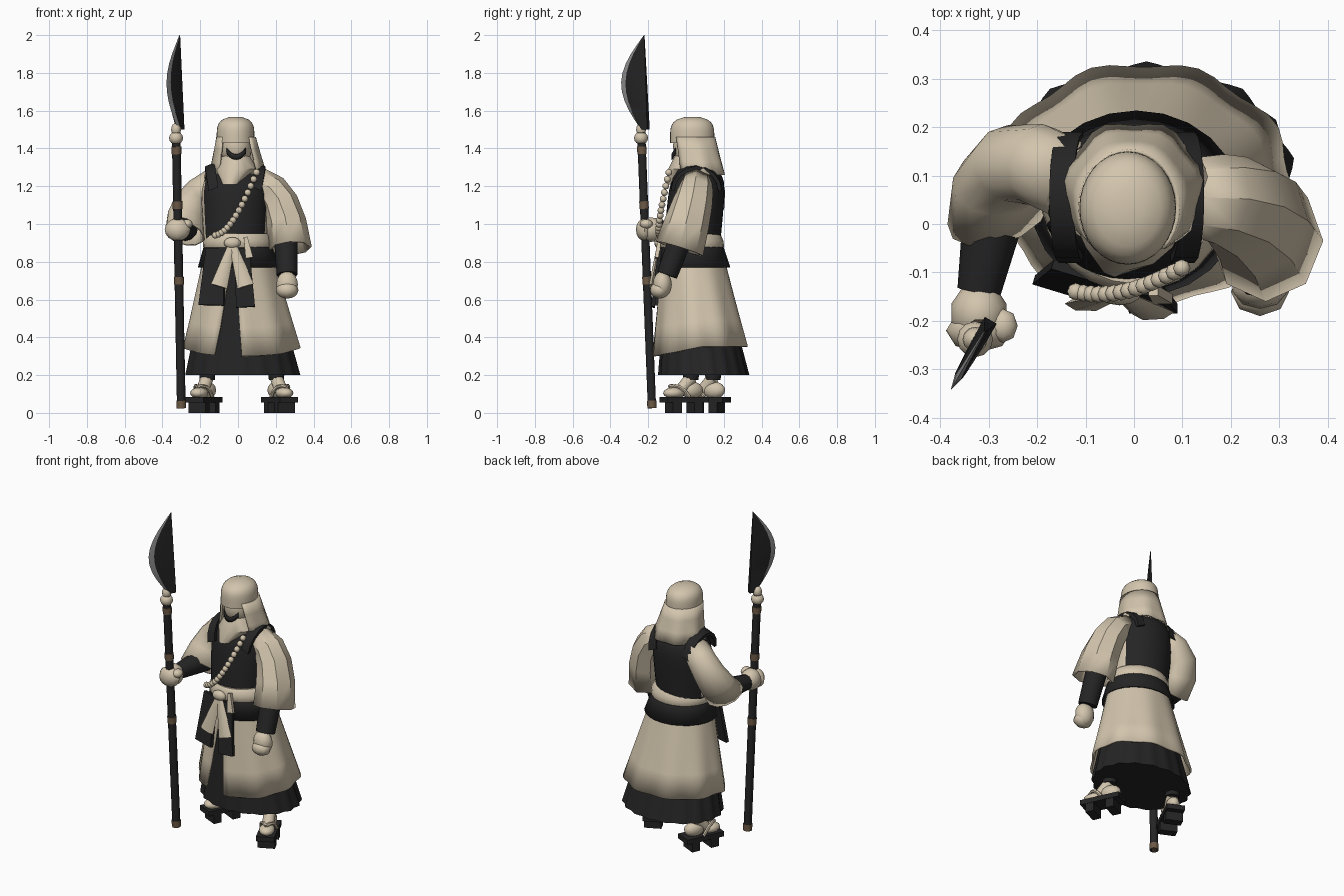
import bpy, bmesh
from math import sin, cos, pi, radians, sqrt
from mathutils import Vector, Matrix

if "Cube" in bpy.data.objects:
    bpy.data.objects.remove(bpy.data.objects["Cube"])


def material(name, red, green, blue):
    made = bpy.data.materials.new(name)
    made.use_nodes = True
    made.diffuse_color = (red, green, blue, 1)
    made.node_tree.nodes["Principled BSDF"].inputs["Base Color"].default_value = made.diffuse_color
    return made


CLOTH = material("undyed cloth", 0.65, 0.56, 0.42)
BLACK = material("black", 0.018, 0.018, 0.018)
BROWN = material("brown leather", 0.15, 0.1, 0.06)
STEEL = material("steel edge", 0.28, 0.28, 0.28)


def finish(name, bm, materials, thickness=0, angle=40):
    bmesh.ops.recalc_face_normals(bm, faces=bm.faces)
    mesh = bpy.data.meshes.new(name)
    bm.to_mesh(mesh)
    bm.free()
    for item in materials:
        mesh.materials.append(item)
    thing = bpy.data.objects.new(name, mesh)
    bpy.context.collection.objects.link(thing)
    bpy.ops.object.select_all(action="DESELECT")
    thing.select_set(True)
    bpy.context.view_layer.objects.active = thing
    bpy.ops.object.shade_smooth_by_angle(angle=radians(angle))
    if thickness:
        modifier = thing.modifiers.new("thickness", "SOLIDIFY")
        modifier.thickness = thickness
        modifier.offset = 0


def skin(name, rings, materials, closed=True, caps=True, rule=None, thickness=0, angle=40):
    """Join successive rings of points into one surface."""
    bm = bmesh.new()
    rows = [[bm.verts.new(point) for point in ring] for ring in rings]
    count = len(rows[0])
    for upper, lower in zip(rows, rows[1:]):
        for i in range(count if closed else count - 1):
            j = (i + 1) % count
            face = bm.faces.new((upper[i], upper[j], lower[j], lower[i]))
            if rule:
                face.material_index = rule(i, face.calc_center_median())
    if caps:
        bm.faces.new(rows[0])
        bm.faces.new(rows[-1])
    finish(name, bm, materials, thickness, angle)


def oval(ring, count=24, start=0, end=2 * pi, closed=True, pleat=0, folds=12, dip=0):
    """Horizontal oval from (x, y, z, half width, half depth); angle zero is the front."""
    x, y, z, wide, deep = ring
    points = []
    for i in range(count):
        angle = start + (end - start) * i / (count if closed else count - 1)
        wave = 1 + pleat * cos(folds * angle)
        points.append((x + wide * wave * sin(angle), y - deep * wave * cos(angle),
                       z - dip * max(0, cos(angle))))
    return points


def spread(start, end, steps):
    return [start + (end - start) * i / steps for i in range(steps + 1)]


def mix(first, last, t):
    return [a + (b - a) * t for a, b in zip(first, last)]


def girth(z, grow=0):
    """Oval around the flared robe at a height."""
    t = (0.9 - z) / 0.55
    return 0.02 * t, 0.03 + 0.05 * t, z, 0.16 + 0.14 * t + grow, 0.145 + 0.1 * t + grow


def front(x, z, gap):
    """Point lying on the front of the robe."""
    middle, y, z, wide, deep = girth(z, gap)
    return Vector((x, y - deep * sqrt(1 - ((x - middle) / wide) ** 2), z))


def dome(name, base, height, power, materials, lean=0, swell=0, rule=None):
    x, y, z, wide, deep = base
    rings = []
    for t in spread(0, 0.98, 10):
        size = sqrt(1 - t ** power)
        rings.append(oval((x, y + lean * t, z + height * t,
                           wide * size * (1 + swell * t), deep * size), 32))
    skin(name, rings, materials, rule=rule)


def tube(name, start, end, first, last, mat, bend=None, ref=(1, 0, 0), sides=12, steps=4, hollow=False):
    """Bent limb; first and last are (radius along ref, other radius), four sides make a slab."""
    start, end = Vector(start), Vector(end)
    bend = Vector(bend) if bend else (start + end) / 2
    slab = sides == 4
    rings = []
    for t in spread(0, 1, steps):
        centre = start.lerp(bend, t).lerp(bend.lerp(end, t), t)
        ahead = ((bend - start).lerp(end - bend, t)).normalized()
        u = Vector(ref)
        u = (u - ahead * u.dot(ahead)).normalized()
        v = ahead.cross(u)
        along, across = [r * (sqrt(2) if slab else 1) for r in mix(first, last, t)]
        angles = [(i + slab / 2) * 2 * pi / sides for i in range(sides)]
        rings.append([centre + u * along * cos(a) + v * across * sin(a) for a in angles])
    skin(name, rings, [mat], caps=not hollow, thickness=0.012 if hollow else 0)


def place(location, size, turn):
    return Matrix.Translation(location) @ Matrix.Rotation(turn, 4, "Z") @ Matrix.Diagonal((*size, 1))


def blob(name, location, size, mat, turn=0, segments=12):
    bm = bmesh.new()
    bmesh.ops.create_uvsphere(bm, u_segments=segments, v_segments=8, radius=1,
                              matrix=place(location, size, turn))
    finish(name, bm, [mat], angle=60)


def box(name, location, size, mat, turn):
    bm = bmesh.new()
    bmesh.ops.create_cube(bm, size=1, matrix=place(location, size, turn))
    finish(name, bm, [mat])


# Pleated under skirt, closed at the bottom, and the robe split at the front
skin("under_skirt", [oval(girth(z, -0.04 * (1 - z / 2)), 72, pleat=0.03 * (1 - z), folds=18)
                     for z in spread(0.88, 0.2, 4)], [BLACK])
skin("robe_skirt", [oval(girth(0.9 - 0.55 * t), 49, -0.1 + 0.1 * t, 2 * pi - 0.2 - 0.3 * t,
                         closed=False, pleat=0.03 * t, folds=9, dip=0.05 * t)
                    for t in spread(0, 1, 4)], [CLOTH], closed=False, caps=False, thickness=0.012)

# Torso: black vest panels, cloth at the sides and shoulders
dome("torso", (-0.015, 0.03, 0.88, 0.165, 0.15), 0.44, 8, [BLACK, CLOTH], lean=0.04, swell=0.15,
     rule=lambda i, c: int(abs(c.x + 0.015) > 0.16 or c.z > 1.28))
skin("vest_skirt", [oval(girth(0.94, 0.01)), oval(girth(0.77, 0.02))], [BLACK],
     caps=False, thickness=0.008)
skin("belt", [oval(girth(0.91 + 0.04 * cos(a), 0.012 + 0.014 * sin(a)))
              for a in spread(0, pi, 4)], [CLOTH])
for side, flip in (("left", 1), ("right", -1)):
    strap = []
    for a in spread(-pi / 2, pi / 2, 8):
        middle = Vector((flip * (0.115 + 0.02 * cos(a)) - 0.015,
                         0.055 + 0.125 * sin(a), 1.185 + 0.12 * cos(a)))
        out = Vector((0, sin(a), cos(a))) * 0.01
        width = Vector((0.025, 0, -0.01 * flip))
        strap.append([middle - width - out, middle + width - out, middle + width + out, middle - width + out])
    skin(side + "_vest_strap", strap, [BLACK])

# Front tails, knot and ribbons
tube("right_vest_tail", front(-0.12, 0.87, 0.02), front(-0.14, 0.57, 0.03), (0.05, 0.01), (0.07, 0.01),
     BLACK, ref=(1, -0.3, 0), sides=4)
tube("left_vest_tail", front(0.02, 0.87, 0.02), front(0.04, 0.56, 0.03), (0.04, 0.01), (0.05, 0.01),
     BLACK, sides=4)
knot = front(-0.03, 0.9, 0.03)
blob("sash_knot", knot, (0.045, 0.025, 0.03), CLOTH)
for side, flip in (("left", 1), ("right", -1)):
    tube(side + "_ribbon", knot, front(knot.x + 0.07 * flip, 0.67, 0.05), (0.018, 0.01), (0.045, 0.015),
         CLOTH, sides=6)
tube("short_ribbon", front(0.04, 0.93, 0.03), front(0.06, 0.82, 0.04), (0.01, 0.01), (0.02, 0.01),
     CLOTH, sides=4)

# Prayer beads across the chest
for t in spread(0.05, 1, 14):
    blob("bead", (0.11 - 0.23 * t, -0.085 - 0.06 * sin(2 * t), 1.3 - 0.36 * sin(1.5 * t)),
         (0.018, 0.018, 0.018), CLOTH, segments=8)

# Head, face opening, scarf and hood
blob("face", (-0.01, 0.03, 1.41), (0.085, 0.1, 0.11), CLOTH, segments=20)
skin("face_opening", [oval((-0.01, 0.025, z, 0.083, 0.1), 11, -0.65, 0.65, closed=False, dip=0.16)
                      for z in (1.53, 1.5)], [BLACK], closed=False, caps=False, thickness=0.006)
skin("scarf", [oval(ring, 14) for ring in (
    (-0.01, 0.04, 1.36, 0.075, 0.1), (-0.01, 0.03, 1.29, 0.115, 0.125),
    (-0.04, -0.02, 1.21, 0.05, 0.09))], [CLOTH])
dome("hood_cap", (-0.013, 0.033, 1.43, 0.1, 0.117), 0.14, 5, [CLOTH])
brow, hem = (-0.01, 0.035, 1.46, 0.1, 0.115), (0, 0.075, 1.26, 0.145, 0.13)
skin("hood_drape", [oval(mix(brow, hem, t), 25, 0.75, 2 * pi - 0.75, closed=False, pleat=0.05 * t, folds=7)
                    for t in spread(0, 1, 3)], [CLOTH], closed=False, caps=False, thickness=0.01)

# Wide sleeves, open at the cuffs
tube("left_sleeve", (0.12, 0.055, 1.22), (0.275, -0.035, 0.87), (0.075, 0.07), (0.125, 0.11), CLOTH,
     bend=(0.25, 0.06, 1.18), ref=(0, 1, 0), sides=8, hollow=True)
tube("right_sleeve", (-0.13, 0.09, 1.22), (-0.28, 0.02, 0.95), (0.07, 0.08), (0.11, 0.075), CLOTH,
     bend=(-0.29, 0.19, 1.12), ref=(1, 0, -1), hollow=True)

# Forearms and fists
tube("left_forearm", (0.25, 0, 1), (0.26, -0.1, 0.73), (0.065, 0.065), (0.055, 0.055), BLACK)
tube("right_forearm", (-0.28, 0.07, 0.98), (-0.32, -0.14, 0.97), (0.07, 0.07), (0.045, 0.045), BLACK)
blob("left_hand", (0.26, -0.125, 0.68), (0.06, 0.05, 0.07), CLOTH, segments=10)
blob("left_fingers", (0.26, -0.14, 0.65), (0.06, 0.05, 0.045), CLOTH, segments=8)
blob("right_hand", (-0.32, -0.185, 0.97), (0.06, 0.065, 0.065), CLOTH, segments=10)
blob("right_fingers", (-0.32, -0.22, 0.97), (0.068, 0.045, 0.06), CLOTH, segments=8)
blob("right_thumb", (-0.27, -0.21, 1), (0.03, 0.035, 0.025), CLOTH, segments=8)

# Polearm shaft, bands and collar
foot, top = Vector((-0.3, -0.18, 0.025)), Vector((-0.328, -0.238, 1.5))


def shaft(name, low, high, radius, mat):
    ends = [foot.lerp(top, (z - foot.z) / (top.z - foot.z)) for z in (low, high)]
    tube(name, *ends, (radius, radius), (radius, radius), mat, sides=10, steps=1)


shaft("shaft", foot.z, top.z, 0.023, BLACK)
for z in (0.045, 0.7, 1.1, 1.39):
    shaft("shaft_band", z - 0.02, z + 0.02, 0.026, BROWN)
for drop, radius in ((0.045, 0.037), (0, 0.026)):
    blob("blade_collar", top - Vector((0, 0, drop)), (radius, radius, 0.035), CLOTH)

# Curved blade with a ground edge
along, across = Vector((-0.5, -0.87, 0)), Vector((0.87, -0.5, 0))
blade = []
for t in spread(0, 1, 10):
    back, edge, half = 0.025 * t - 0.045, 0.13 * sin(pi * t) - 0.018 * t, 0.014 - 0.012 * t
    ridge = edge + (back - edge) / 5
    spine = Vector((top.x + 0.01, top.y, top.z + t / 2))
    blade.append([spine + along * reach + across * offset for reach, offset in (
        (back, half), (ridge, half), (edge, 0), (ridge, -half), (back, -half))])
skin("blade", blade, [BLACK, STEEL], rule=lambda i, c: int(i in (1, 2)), angle=25)

# Feet in raised wooden sandals, toes turned out
for side, x, y, turn in (("left", 0.22, -0.01, radians(25)), ("right", -0.18, 0.107, radians(-25))):
    def at(u, forward, z):
        return Matrix.Rotation(turn, 3, "Z") @ Vector((u, -forward, z)) + Vector((x, y, 0))

    box(side + "_sandal_board", at(0, 0, 0.07), (0.105, 0.24, 0.03), BLACK, turn)
    for forward in (0.062, -0.062):
        box(side + "_sandal_tooth", at(0, forward, 0.03), (0.1, 0.05, 0.06), BLACK, turn)
    blob(side + "_sock_toe", at(0, 0.06, 0.105), (0.045, 0.06, 0.03), CLOTH, turn)
    blob(side + "_sock_heel", at(0, -0.045, 0.12), (0.04, 0.065, 0.045), CLOTH, turn)
    tube(side + "_ankle", at(0, 0.03, 0.11), at(0, -0.04, 0.185), (0.035, 0.03), (0.035, 0.035), CLOTH)
    tube(side + "_leg", at(0, -0.04, 0.175), at(0, -0.04, 0.3), (0.04, 0.04), (0.05, 0.05), BLACK)
    for u in (-0.045, 0.045):
        tube(side + "_sandal_strap", at(u, -0.01, 0.085), at(0, 0.085, 0.14), (0.01, 0.01), (0.01, 0.01),
             CLOTH, bend=at(u, 0.04, 0.16), sides=6)
